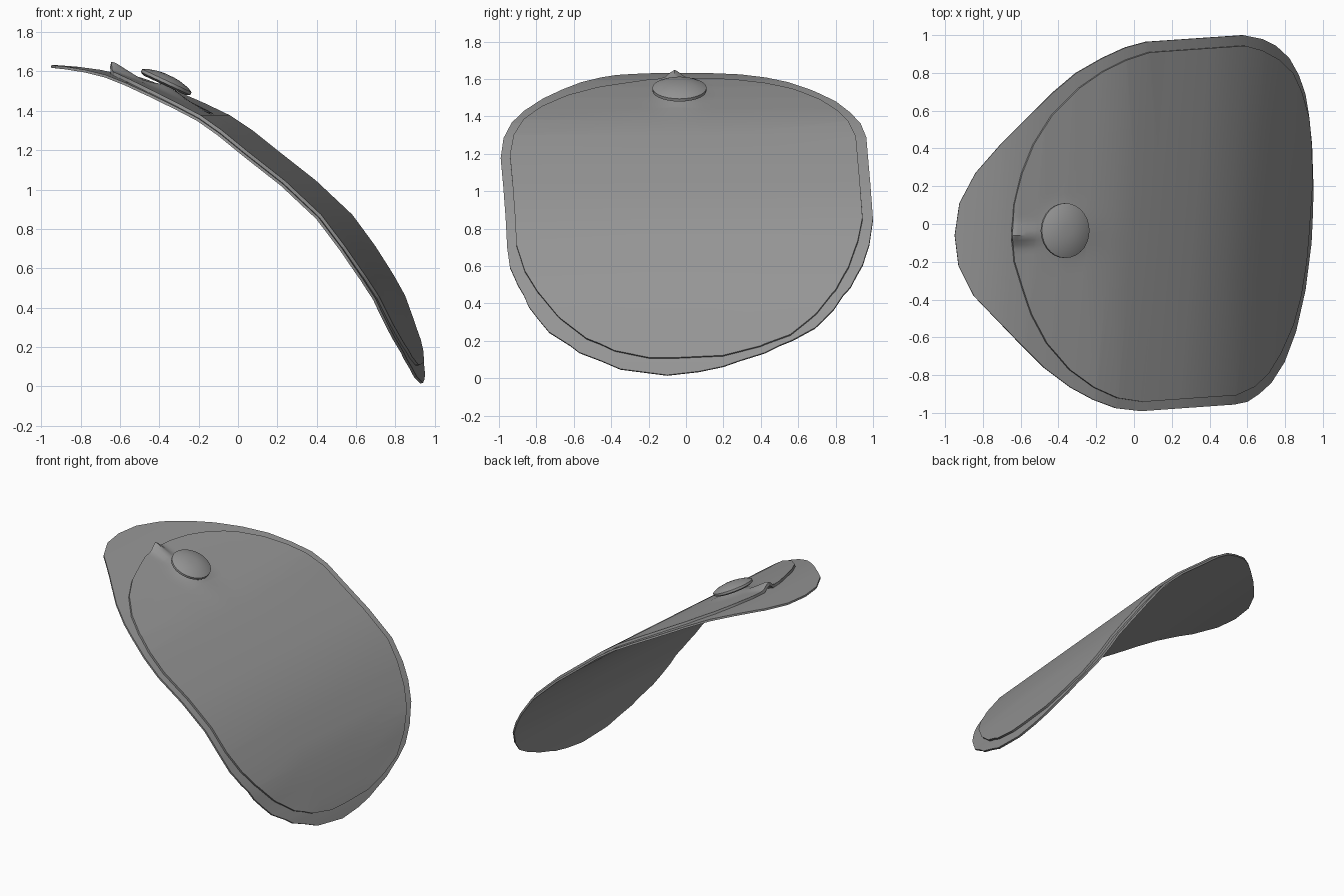
import bpy, bmesh, math
from mathutils import Vector, Matrix

if "Cube" in bpy.data.objects:
    bpy.data.objects.remove(bpy.data.objects["Cube"], do_unlink=True)

grey = bpy.data.materials.new("mid_grey")
grey.use_nodes = True
colour = (0.3, 0.3, 0.3, 1)
grey.diffuse_color = colour
grey.node_tree.nodes["Principled BSDF"].inputs["Base Color"].default_value = colour

# Bend profile (position across the skewed sheet, height)
SKEW = 0.085
BEND = [(-1.1, 1.64), (-.95, 1.62), (-.84, 1.61), (-.74, 1.595), (-.63, 1.57), (-.52, 1.53),
        (-.38, 1.47), (-.25, 1.41), (-.13, 1.35), (-.02, 1.275), (.11, 1.17), (.3, 1.02),
        (.48, .85), (.6, .69), (.7, .54), (.76, .44), (.82, .30), (.88, .17), (.91, .09), (.94, 0)]


def height(x, y):
    u = x - SKEW * y
    for (a, za), (b, zb) in zip(BEND, BEND[1:]):
        if u <= b:
            break
    return za + (zb - za) * (u - a) / (b - a)


def finish(name, bm):
    bmesh.ops.recalc_face_normals(bm, faces=bm.faces)
    mesh = bpy.data.meshes.new(name)
    bm.to_mesh(mesh)
    bm.free()
    obj = bpy.data.objects.new(name, mesh)
    bpy.context.collection.objects.link(obj)
    mesh.materials.append(grey)
    bpy.ops.object.select_all(action='DESELECT')
    obj.select_set(True)
    bpy.context.view_layer.objects.active = obj
    bpy.ops.object.shade_smooth_by_angle(angle=math.radians(35))
    return obj


def cut(bm, co, no):
    bmesh.ops.bisect_plane(bm, geom=bm.verts[:] + bm.edges[:] + bm.faces[:],
                           plane_co=co, plane_no=no)


def sheet(name, outline, thickness, lift=0, extra=None):
    """Flat outline, sliced along the bend lines, bent and thickened upward."""
    bm = bmesh.new()
    bm.faces.new([bm.verts.new((x, y, 0)) for x, y in outline])
    for u, _ in BEND:
        cut(bm, (u, 0, 0), (1, -SKEW, 0))
    if extra:
        for i in range(9):
            cut(bm, (-.62 + i * .045, 0, 0), (1, -SKEW, 0))
        for i in range(-9, 10):
            cut(bm, (0, -.06 + i * .025, 0), (0, 1, 0))
    for v in bm.verts:
        x, y = v.co.x, v.co.y
        v.co.z = height(x, y) + lift + (extra(x, y) if extra else 0)
    bmesh.ops.recalc_face_normals(bm, faces=bm.faces)
    if sum(f.normal.z for f in bm.faces) < 0:
        bmesh.ops.reverse_faces(bm, faces=bm.faces)
    top = bmesh.ops.extrude_face_region(bm, geom=bm.faces[:])["geom"]
    bm.normal_update()
    verts = [v for v in top if isinstance(v, bmesh.types.BMVert)]
    slopes = []
    for v in verts:
        x, y, e = v.co.x, v.co.y, .01
        dx = (height(x + e, y) - height(x - e, y)) / (2 * e)
        slopes.append(Vector((-dx, dx * SKEW, 1)).normalized())
    for v, n in zip(verts, slopes):
        v.co += n * thickness
    return finish(name, bm)


# Wide base sheet
BASE = [(-.95, -.06), (-.925, .11), (-.84, .27), (-.7, .43), (-.44, .69), (-.31, .8), (-.17, .88),
        (-.05, .935), (.06, .965), (.57, 1), (.67, .98), (.74, .945), (.81, .88), (.86, .79),
        (.895, .69), (.915, .57), (.93, .42), (.937, .2), (.935, .07), (.927, -.1), (.895, -.35),
        (.845, -.57), (.785, -.73), (.715, -.84), (.65, -.9), (.59, -.94), (.52, -.955),
        (.03, -.99), (-.1, -.975), (-.22, -.93), (-.34, -.865), (-.48, -.76), (-.6, -.64),
        (-.85, -.38), (-.93, -.22)]
sheet("base_sheet", BASE, .014)

# Smaller top sheet with a pinched ridge at the upper rim and a mound under the button
PLATE = [(-.65, -.06), (-.64, .1), (-.6, .27), (-.54, .42), (-.44, .58), (-.3, .72), (-.17, .81),
         (-.05, .87), (.07, .91), (.57, .945), (.66, .92), (.75, .87), (.82, .8), (.865, .7),
         (.905, .56), (.918, .4), (.92, .2), (.903, -.05), (.89, -.2), (.861, -.38),
         (.822, -.53), (.756, -.68), (.69, -.79), (.617, -.86), (.52, -.905), (.03, -.94),
         (-.1, -.92), (-.22, -.865), (-.35, -.77), (-.47, -.63), (-.55, -.48), (-.6, -.33), (-.64, -.2)]


def pinch(x, y):
    ridge = .045 * math.exp(-((y + .06) / .04) ** 2) * max(0, min(1, (-.47 - x) / .16))
    mound = .035 * math.exp(-((x + .37) / .09) ** 2 - ((y + .035) / .1) ** 2)
    return ridge + mound


sheet("top_sheet", PLATE, .027, lift=.005, extra=pinch)

# Domed oval button, tipped to follow the slope
bm = bmesh.new()
SIDES = 28
rings = []
for r, z in [(.85, -.006), (1, .004), (1, .02), (.8, .034), (.45, .046), (.2, .05)]:
    rings.append([bm.verts.new((.139 * r * math.cos(a), .145 * r * math.sin(a), z))
                  for a in (math.tau * i / SIDES for i in range(SIDES))])
for low, high in zip(rings, rings[1:]):
    for i in range(SIDES):
        j = (i + 1) % SIDES
        bm.faces.new((low[i], low[j], high[j], high[i]))
bm.faces.new(rings[0])
bm.faces.new(rings[-1])
bm.transform(Matrix.Translation((-.37, -.035, 1.535)) @ Matrix.Rotation(math.radians(25), 4, 'Y'))
finish("button", bm)
